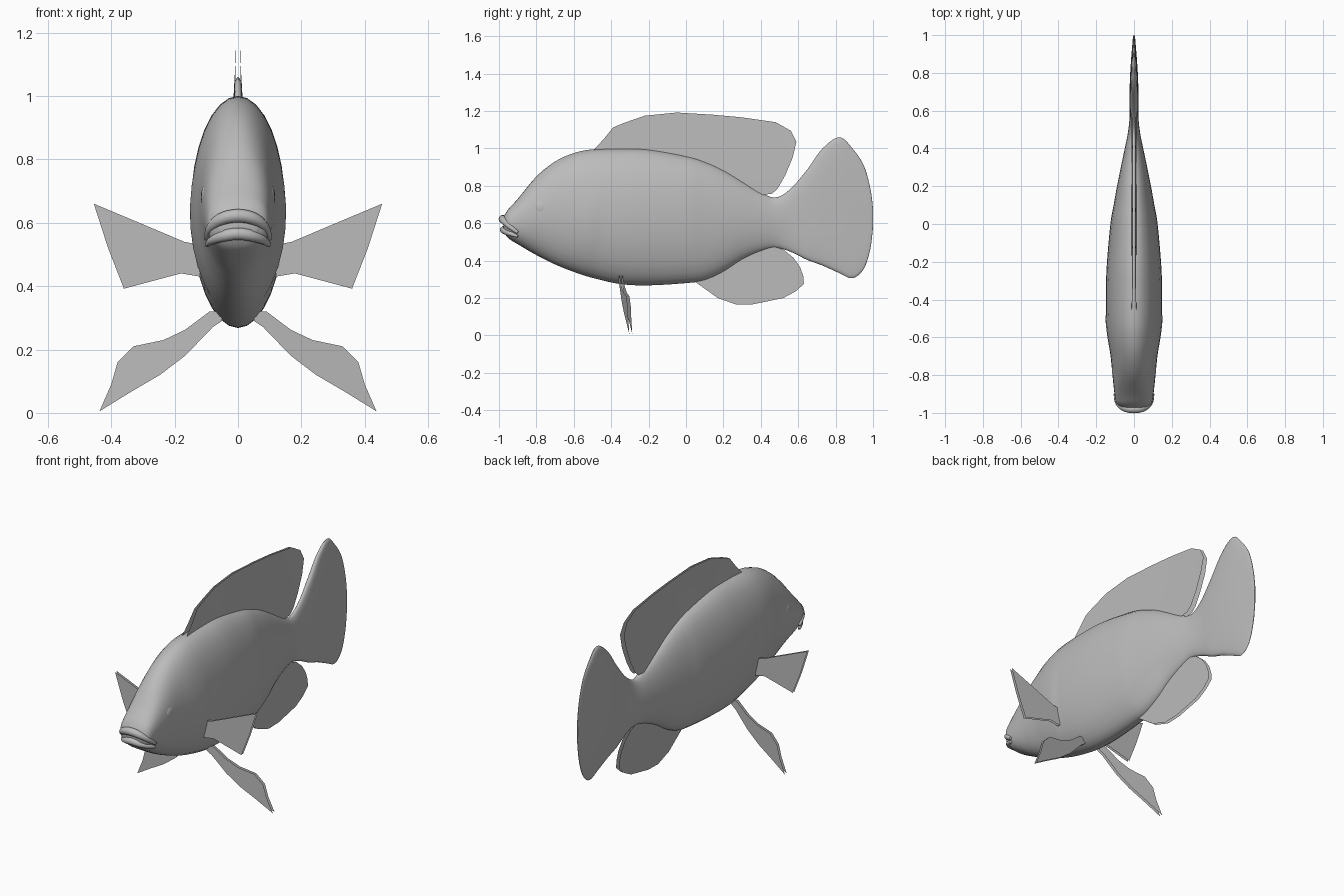
import bpy, bmesh, math
from mathutils import Vector

if "Cube" in bpy.data.objects:
    bpy.data.objects.remove(bpy.data.objects["Cube"])

skin = bpy.data.materials.new("grey_skin")
skin.diffuse_color = (0.5, 0.5, 0.5, 1)
skin.use_nodes = True
skin.node_tree.nodes["Principled BSDF"].inputs["Base Color"].default_value = skin.diffuse_color


def finish(name, bm, angle=50, mirror=False):
    """Turn a bmesh into a smooth-shaded object, optionally mirrored in x."""
    bmesh.ops.recalc_face_normals(bm, faces=bm.faces[:])
    me = bpy.data.meshes.new(name)
    bm.to_mesh(me)
    bm.free()
    me.materials.append(skin)
    ob = bpy.data.objects.new(name, me)
    bpy.context.collection.objects.link(ob)
    bpy.ops.object.select_all(action='DESELECT')
    ob.select_set(True)
    bpy.context.view_layer.objects.active = ob
    bpy.ops.object.shade_smooth_by_angle(angle=math.radians(angle))
    if mirror:
        ob.modifiers.new("mirror", 'MIRROR').use_mirror_merge = False
    return ob


def spline(rows, steps):
    """Catmull-Rom interpolation through rows of numbers."""
    pts = [Vector(r) for r in rows]
    out = []
    for i in range(len(pts) - 1):
        p0, p1 = pts[max(i - 1, 0)], pts[i]
        p2, p3 = pts[i + 1], pts[min(i + 2, len(pts) - 1)]
        for k in range(steps):
            t = k / steps
            out.append(0.5 * (2 * p1 + (p2 - p0) * t + (2 * p0 - 5 * p1 + 4 * p2 - p3) * t * t
                              + (3 * p1 - p0 - 3 * p2 + p3) * t ** 3))
    return out + [pts[-1]]


def loft(bm, rings):
    """Skin closed rings of points and cap both ends."""
    vs = [[bm.verts.new(p) for p in r] for r in rings]
    n = len(vs[0])
    for a, b in zip(vs, vs[1:]):
        for i in range(n):
            j = (i + 1) % n
            bm.faces.new((a[i], a[j], b[j], b[i]))
    bm.faces.new(vs[0])
    bm.faces.new(vs[-1])


# Body and tail: y, top z, bottom z, half width
BODY = [(-0.975, .635, .555, .06), (-0.95, .675, .52, .092), (-0.9, .73, .488, .103),
        (-0.8, .85, .43, .114), (-0.7, .93, .38, .124), (-0.6, .975, .34, .139),
        (-0.5, .995, .308, .147), (-0.35, 1.0, .275, .149), (-0.2, .995, .268, .143),
        (0, .96, .28, .125), (.1, .93, .295, .108), (.2, .885, .34, .09),
        (.3, .825, .405, .07), (.4, .765, .45, .049), (.48, .738, .468, .033),
        (.56, .785, .447, .024), (.65, .89, .403, .024), (.73, 1.0, .374, .023),
        (.82, 1.06, .333, .019), (.89, 1.0, .306, .014), (.95, .91, .355, .009),
        (.985, .79, .46, .006), (1.0, .68, .58, .003)]
SIDES = 32
rings = []
for y, top, bot, w in spline(BODY, 5):
    mid, half = (top + bot) / 2, (top - bot) / 2
    # fuller section on the snout and on the flat tail
    e = 1.0 - 0.3 * max(0, min(1, (y - .5) / .15)) - 0.15 * max(0, min(1, (-.8 - y) / .1))
    ring = []
    for i in range(SIDES):
        a = 2 * math.pi * i / SIDES
        c, s = math.cos(a), math.sin(a)
        z = mid + half * math.copysign(abs(s) ** e, s)
        x = w * math.copysign(abs(c) ** e, c)
        # raised rear rim of the gill cover
        if -.66 < y < -.475 and .33 < z < .76:
            x *= 1 + .05 * (y + .66) / .185 * math.sin(math.pi * (z - .33) / .43)
        ring.append((x, y, z))
    rings.append(ring)
bm = bmesh.new()
loft(bm, rings)
finish("body_and_tail", bm, 60)


def lip(name, pts, radius):
    """Tapered tube following a mirrored half path."""
    path = spline([(-x, y, z) for x, y, z in pts] + [(x, y, z) for x, y, z in pts[-2::-1]], 5)
    bm, rings = bmesh.new(), []
    for i, p in enumerate(path):
        d = (path[min(i + 1, len(path) - 1)] - path[max(i - 1, 0)]).normalized()
        side = d.cross(Vector((0, 0, 1))).normalized()
        up = side.cross(d)
        r = radius * (0.35 + 0.65 * math.sin(math.pi * i / (len(path) - 1)))
        rings.append([p + r * (side * math.cos(k * math.pi / 5) + up * math.sin(k * math.pi / 5))
                      for k in range(10)])
    loft(bm, rings)
    finish(name, bm, 60)


lip("upper_lip", [(.1, -.9, .55), (.085, -.945, .585), (.05, -.972, .612), (0, -.98, .622)], .022)
lip("lower_lip", [(.098, -.9, .53), (.08, -.94, .545), (.045, -.967, .558), (0, -.975, .565)], .02)

# Eyes: shallow bumps on the head
bm = bmesh.new()
bmesh.ops.create_uvsphere(bm, u_segments=16, v_segments=10, radius=1)
for v in bm.verts:
    v.co = Vector((.1 + .017 * v.co.x, -.77 + .048 * v.co.y, .68 + .045 * v.co.z))
finish("eyes", bm, 60, mirror=True)


def fin(name, outline, place, thick, border, mirror=False):
    """Flat fin with a bevelled rim; place maps (u, v, w) to a point."""
    bm = bmesh.new()
    f = bm.faces.new([bm.verts.new((u, v, 0)) for u, v in outline])
    f.normal_update()
    if f.normal.z < 0:
        f.normal_flip()
    bmesh.ops.inset_region(bm, faces=[f], thickness=border, use_even_offset=False)
    for v in f.verts:
        v.co.z = thick
    dup = bmesh.ops.duplicate(bm, geom=bm.verts[:] + bm.edges[:] + bm.faces[:])["geom"]
    for v in dup:
        if isinstance(v, bmesh.types.BMVert):
            v.co.z *= -1
    bmesh.ops.remove_doubles(bm, verts=bm.verts[:], dist=1e-5)
    bmesh.ops.triangulate(bm, faces=[g for g in bm.faces if len(g.verts) > 4])
    for v in bm.verts:
        v.co = place(*v.co)
    finish(name, bm, 50, mirror)


# Dorsal fin: thicker at its base
fin("dorsal_fin",
    [(-.5, .985), (-.44, 1.05), (-.39, 1.112), (-.33, 1.137), (-.22, 1.175), (-.05, 1.192),
     (.15, 1.18), (.3, 1.166), (.48, 1.14), (.56, 1.095), (.59, 1.035), (.57, .95),
     (.53, .855), (.49, .785), (.46, .758), (.4, .75), (.33, .75), (.2, .82), (0, .89),
     (-.2, .92), (-.42, .93)],
    lambda u, v, w: Vector((w * max(.4, min(1, (1.25 - v) / .25)), u, v)), .014, .025)

# Anal fin
fin("anal_fin",
    [(.03, .3), (.1, .25), (.17, .2), (.27, .165), (.36, .167), (.52, .2), (.585, .235),
     (.63, .275), (.628, .315), (.61, .365), (.575, .415), (.52, .46), (.47, .475),
     (.4, .48), (.3, .46), (.2, .41), (.1, .34)],
    lambda u, v, w: Vector((w, u, v)), .009, .022)

# Pectoral fins
fin("pectoral_fins",
    [(.12, .43), (.18, .44), (.36, .392), (.41, .52), (.455, .66), (.3, .595), (.17, .54),
     (.12, .53)],
    lambda u, v, w: Vector((u, -.475 + w, v)), .007, .015, mirror=True)

# Pelvic fins: swept back towards the tips
fin("pelvic_fins",
    [(.05, .32), (.09, .32), (.167, .262), (.235, .23), (.33, .21), (.38, .16), (.4, .09),
     (.437, .005), (.34, .065), (.246, .12), (.167, .18), (.08, .27), (.05, .29)],
    lambda u, v, w: Vector((u, -.35 + .15 * (u - .07) + w, v)), .008, .015, mirror=True)
